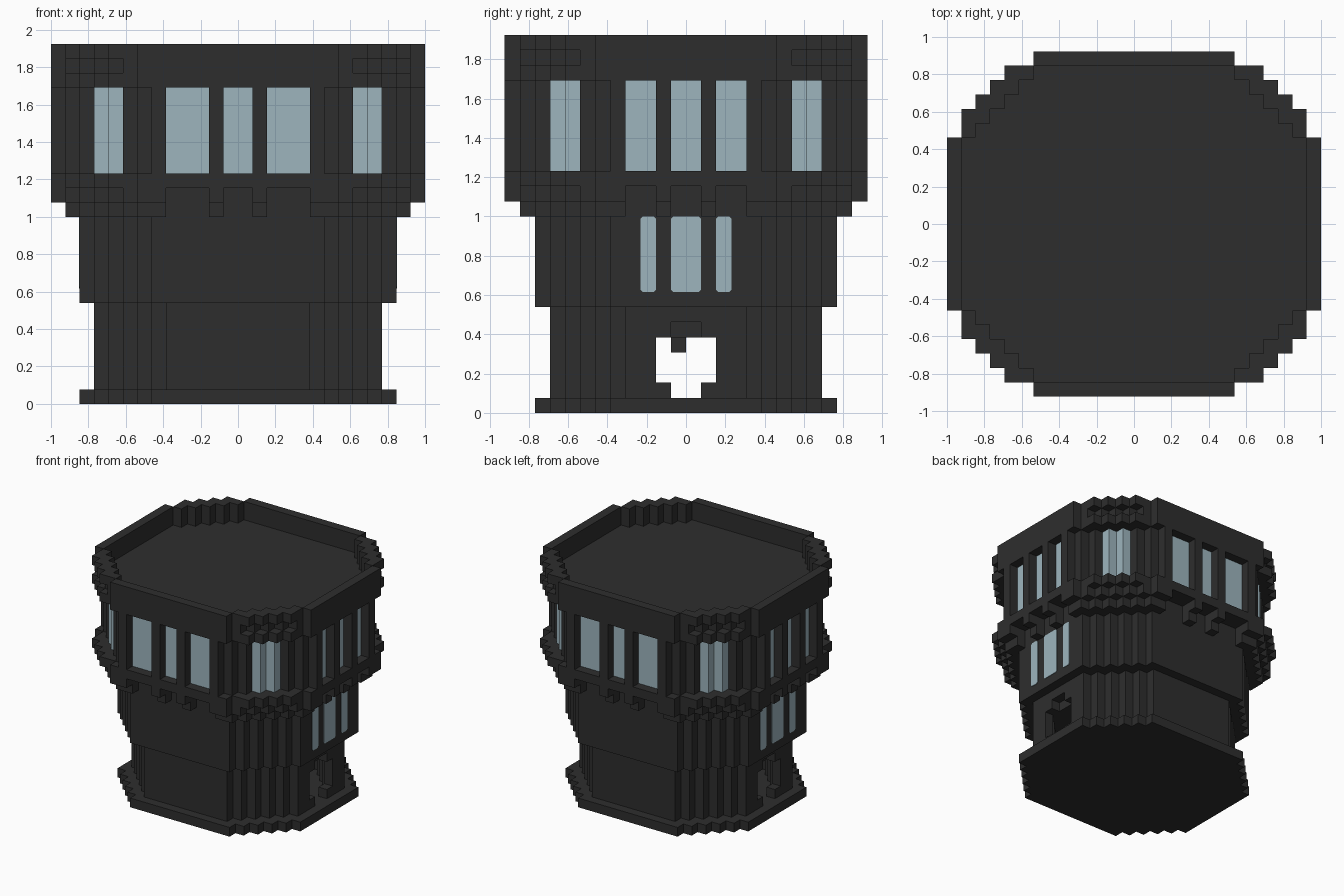
import bpy
import bmesh

U = 1 / 13  # size of one block

if "Cube" in bpy.data.objects:
    bpy.data.objects.remove(bpy.data.objects["Cube"], do_unlink=True)


def material(name, colour):
    mat = bpy.data.materials.new(name)
    mat.use_nodes = True
    mat.diffuse_color = colour
    mat.node_tree.nodes["Principled BSDF"].inputs["Base Color"].default_value = colour
    return mat


STONE = material("dark stone", (0.027, 0.027, 0.027, 1))
GLASS = material("pale blue glass", (0.337, 0.462, 0.515, 1))


def finish(bm, name, mat):
    bmesh.ops.remove_doubles(bm, verts=bm.verts, dist=0.0005)
    bmesh.ops.recalc_face_normals(bm, faces=bm.faces)
    mesh = bpy.data.meshes.new(name)
    bm.to_mesh(mesh)
    bm.free()
    mesh.materials.append(mat)
    obj = bpy.data.objects.new(name, mesh)
    bpy.context.collection.objects.link(obj)
    return obj


def layer(name, z0, z1, rule, mat=STONE):
    """Extrude every block column whose mirrored (i, j) index passes the rule."""
    def filled(x, y):
        return rule(x if x >= 0 else -1 - x, y if y >= 0 else -1 - y)

    bm = bmesh.new()

    def quad(*points):
        bm.faces.new([bm.verts.new((x * U, y * U, z * U)) for x, y, z in points])

    for x in range(-13, 13):
        for y in range(-12, 12):
            if not filled(x, y):
                continue
            ring = [(x, y), (x + 1, y), (x + 1, y + 1), (x, y + 1)]
            quad(*[(a, b, z1) for a, b in ring])
            quad(*[(a, b, z0) for a, b in reversed(ring)])
            for n, (dx, dy) in enumerate([(0, -1), (1, 0), (0, 1), (-1, 0)]):
                if not filled(x + dx, y + dy):
                    a, b = ring[n], ring[(n + 1) % 4]
                    quad((*a, z0), (*b, z0), (*b, z1), (*a, z1))
    return finish(bm, name, mat)


# Stepped octagon footprints
def octagon(i, j, width, depth, diagonal):
    return i < width and j < depth and i + j <= diagonal


def lower(i, j):
    return octagon(i, j, 10, 9, 12)


def room(i, j):
    return octagon(i, j, 9, 8, 10)


def middle(i, j):
    return octagon(i, j, 11, 10, 14)


def core(i, j, diagonal=16):
    return octagon(i, j, 12, 11, diagonal)


def slab(i, j, trim=0):
    return (j == 11 and i < 7 - trim) or (i == 12 and j < 6 - trim)


def bay(i, j):
    """Window bays on the four long sides."""
    return (j >= 10 and i in (0, 2, 3, 4)) or (i >= 11 and j in (0, 2, 3))


def pane(i, j):
    corner = i + j == 16 and i in (8, 9)
    return corner or (core(i, j) and bay(i, j))


# Ground floor with a rounded opening through both sides
def ground_wall(opening, hollow=True):
    def rule(i, j):
        cut = i == 9 and j < opening
        return lower(i, j) and not cut and not (hollow and room(i, j))
    return rule


layer("base_slab", 0, 1, middle)
layer("ground_wall_bottom", 1, 2, ground_wall(1))
layer("ground_wall_middle", 2, 5, ground_wall(2))
layer("ground_wall_top", 5, 6, ground_wall(1, False))
layer("ground_ceiling", 6, 7, lower)

# Block hanging from the ground floor ceiling
bpy.ops.mesh.primitive_cube_add(size=U, location=(0, -U / 2, 4.5 * U))
lamp = bpy.context.object
lamp.name = "hanging_block"
lamp.data.materials.append(STONE)

# Middle floor
layer("middle_wall", 7, 13, middle)


# Corbels flaring out under the window bays
def corbel(diagonal, outer):
    def rule(i, j):
        ledge = core(i, j, diagonal) or (outer and slab(i, j))
        return middle(i, j) or (ledge and not bay(i, j))
    return rule


layer("corbels_lower", 13, 14, corbel(16, False))
layer("corbels_upper", 14, 15, corbel(17, True))
layer("window_sill", 15, 16, lambda i, j: core(i, j, 18) or slab(i, j))

# Upper floor walls and panes
layer("upper_wall", 16, 22, lambda i, j: not pane(i, j) and
      (core(i, j) or (slab(i, j, 1) and not bay(i, j))))
layer("upper_glass", 16, 22, pane, GLASS)

# Lintel, roof and parapet with an inset corner band
layer("lintel", 22, 23, lambda i, j: core(i, j, 18) or slab(i, j))
for name, z, diagonal in (("parapet_band", 23, 17), ("parapet_rim", 24, 18)):
    layer(name, z, z + 1, lambda i, j, d=diagonal:
          (core(i, j, d) or slab(i, j)) and not core(i, j))

# Middle floor windows: thin plates with clipped corners on both sides
CLIP = 0.15
for side, label in ((1, "left"), (-1, "right")):
    for n, (y0, y1) in enumerate([(-3, -2), (-1, 1), (2, 3)]):
        z0, z1 = 8, 13
        outline = [(y0 + CLIP, z0), (y1 - CLIP, z0), (y1, z0 + CLIP), (y1, z1 - CLIP),
                   (y1 - CLIP, z1), (y0 + CLIP, z1), (y0, z1 - CLIP), (y0, z0 + CLIP)]
        bm = bmesh.new()
        face = bm.faces.new([bm.verts.new((side * 11 * U, y * U, z * U)) for y, z in outline])
        grown = bmesh.ops.extrude_face_region(bm, geom=[face], use_keep_orig=True)["geom"]
        moved = [v for v in grown if isinstance(v, bmesh.types.BMVert)]
        bmesh.ops.translate(bm, verts=moved, vec=(side * 0.005, 0, 0))
        finish(bm, f"middle_window_{label}_{n + 1}", GLASS)
